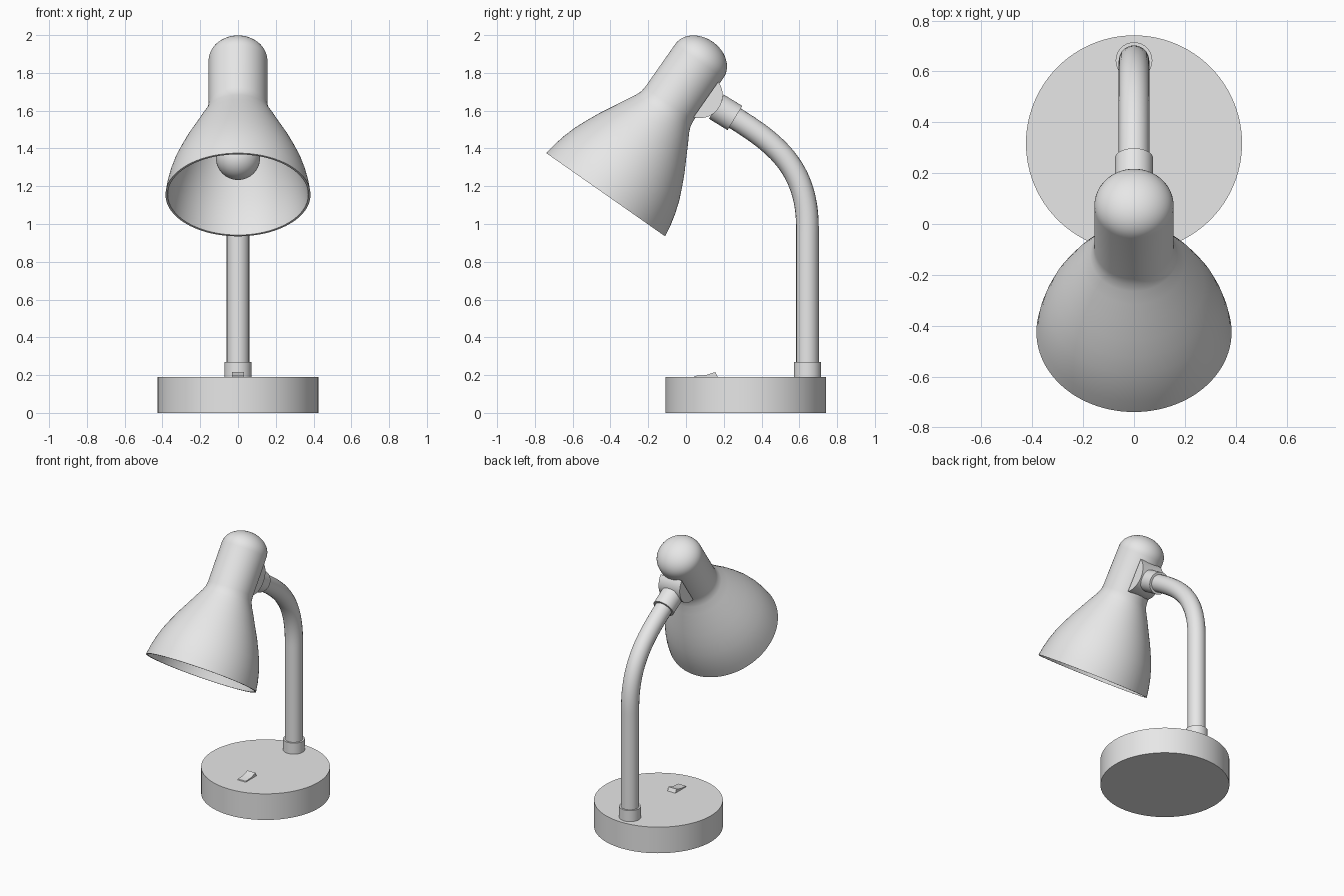
import bpy
import bmesh
from math import sin, cos, pi, radians, sqrt
from mathutils import Matrix, Vector

cube = bpy.data.objects.get("Cube")
if cube:
    bpy.data.objects.remove(cube, do_unlink=True)

# Single plain grey finish
GREY = (0.8, 0.8, 0.8, 1.0)
grey = bpy.data.materials.new("plain grey")
grey.use_nodes = True
grey.diffuse_color = GREY
grey.node_tree.nodes["Principled BSDF"].inputs["Base Color"].default_value = GREY


def finish(obj):
    """Give an object its material and smooth shading with sharp edges."""
    obj.data.materials.append(grey)
    bpy.ops.object.select_all(action='DESELECT')
    obj.select_set(True)
    bpy.context.view_layer.objects.active = obj
    bpy.ops.object.shade_smooth_by_angle(angle=radians(30))
    return obj


def make_object(name, bm, matrix):
    bmesh.ops.remove_doubles(bm, verts=bm.verts, dist=0.0001)
    bmesh.ops.recalc_face_normals(bm, faces=bm.faces)
    mesh = bpy.data.meshes.new(name)
    bm.to_mesh(mesh)
    bm.free()
    obj = bpy.data.objects.new(name, mesh)
    bpy.context.collection.objects.link(obj)
    obj.matrix_world = matrix
    return finish(obj)


def lathe(name, profile, matrix, steps=64):
    """Spin a closed (radius, height) profile around the local z axis."""
    bm = bmesh.new()
    verts = [bm.verts.new((r, 0, z)) for r, z in profile]
    edges = [bm.edges.new(pair) for pair in zip(verts, verts[1:])]
    bmesh.ops.spin(bm, geom=verts + edges, axis=(0, 0, 1), cent=(0, 0, 0),
                   angle=2 * pi, steps=steps)
    return make_object(name, bm, matrix)


def drum(name, radius, height, matrix, steps=64):
    return lathe(name, [(0, 0), (radius, 0), (radius, height), (0, height)],
                 matrix, steps)


def extrude_x(name, outline, half_width, matrix):
    """Extrude a (y, z) outline symmetrically along x."""
    bm = bmesh.new()
    face = bm.faces.new([bm.verts.new((-half_width, y, z)) for y, z in outline])
    moved = bmesh.ops.extrude_face_region(bm, geom=[face])["geom"]
    bmesh.ops.translate(bm, vec=(2 * half_width, 0, 0),
                        verts=[v for v in moved if isinstance(v, bmesh.types.BMVert)])
    return make_object(name, bm, matrix)


def at(x, y, z):
    return Matrix.Translation((x, y, z))


# Base and stem foot
drum("base", 0.425, 0.19, at(0, 0.317, 0), 96)
drum("stem_foot_collar", 0.072, 0.08, at(0, 0.643, 0.19))

# Rocker switch on the base
extrude_x("rocker_switch",
          [(0.04, 0.185), (0.045, 0.196), (0.105, 0.2), (0.155, 0.216), (0.17, 0.185)],
          0.032, at(0, 0, 0))

# Bent stem
curve = bpy.data.curves.new("stem", 'CURVE')
curve.dimensions = '3D'
curve.bevel_depth = 0.06
curve.bevel_resolution = 8
curve.resolution_u = 24
curve.use_fill_caps = True
spline = curve.splines.new('BEZIER')
spline.bezier_points.add(2)
path = [((0.643, 0.19), (0.643, 0.1), (0.643, 0.4)),
        ((0.643, 0.98), (0.643, 0.8), (0.643, 1.3)),
        ((0.25, 1.566), (0.47, 1.43), (0.2, 1.6))]
for point, coords in zip(spline.bezier_points, path):
    point.handle_left_type = point.handle_right_type = 'FREE'
    point.co, point.handle_left, point.handle_right = [(0, y, z) for y, z in coords]
stem = bpy.data.objects.new("stem", curve)
bpy.context.collection.objects.link(stem)
bpy.ops.object.select_all(action='DESELECT')
stem.select_set(True)
bpy.context.view_layer.objects.active = stem
bpy.ops.object.convert(target='MESH')
finish(bpy.context.view_layer.objects.active)

# Collar where the stem meets the head
aim = Vector((0, -0.85, 0.52)).to_track_quat('Z', 'Y').to_matrix().to_4x4()
drum("stem_head_collar", 0.075, 0.115, at(0, 0.259, 1.561) @ aim)

# Head frame: local z runs from the shade rim up to the cap
head = at(0, -0.425, 1.155) @ Matrix.Rotation(radians(-35), 4, 'X')

# Shade: flared bell, straight neck and domed cap, with a thin wall
bell = [(0.384, 0), (0.375, 0.06), (0.36, 0.125), (0.338, 0.195), (0.308, 0.265),
        (0.275, 0.335), (0.237, 0.405), (0.2, 0.475), (0.172, 0.525),
        (0.16, 0.555), (0.156, 0.585), (0.156, 0.865)]
dome = [(0.156 * cos(a), 0.865 + 0.123 * sin(a))
        for a in (pi / 2 * i / 12 for i in range(1, 13))]
outer = bell + dome
WALL = 0.012
inner = [(max(r - WALL, 0), z) for r, z in bell]
inner.append((0, bell[-1][1]))
lathe("shade", outer[::-1] + inner, head, 96)

# Bulb with its neck and socket inside the shade
BULB_R, BULB_Z = 0.117, 0.238
bulb = [(BULB_R * sin(a), BULB_Z - BULB_R * cos(a))
        for a in (radians(150) * i / 20 for i in range(21))]
lathe("bulb", bulb + [(0.05, 0.39), (0.05, 0.56), (0, 0.56)], head, 48)
drum("bulb_socket", 0.08, 0.34, head @ at(0, 0, 0.53))

# Pivot block: a disc segment on the back of the neck
R, CUT, DEPTH, MID = 0.121, 0.145, 0.106, 0.717
half = sqrt(R * R - (CUT - DEPTH) ** 2)
sweep = Vector((CUT - DEPTH, half)).angle(Vector((1, 0)))
segment = [(DEPTH + R * cos(a), MID + R * sin(a))
           for a in (sweep * (i / 12 - 1) for i in range(25))]
extrude_x("pivot_block", segment, 0.085, head)
# Core that ties the pivot block to the neck
extrude_x("pivot_core", [(0.1, MID - 0.1), (0.16, MID - 0.1),
                         (0.16, MID + 0.1), (0.1, MID + 0.1)], 0.05, head)
